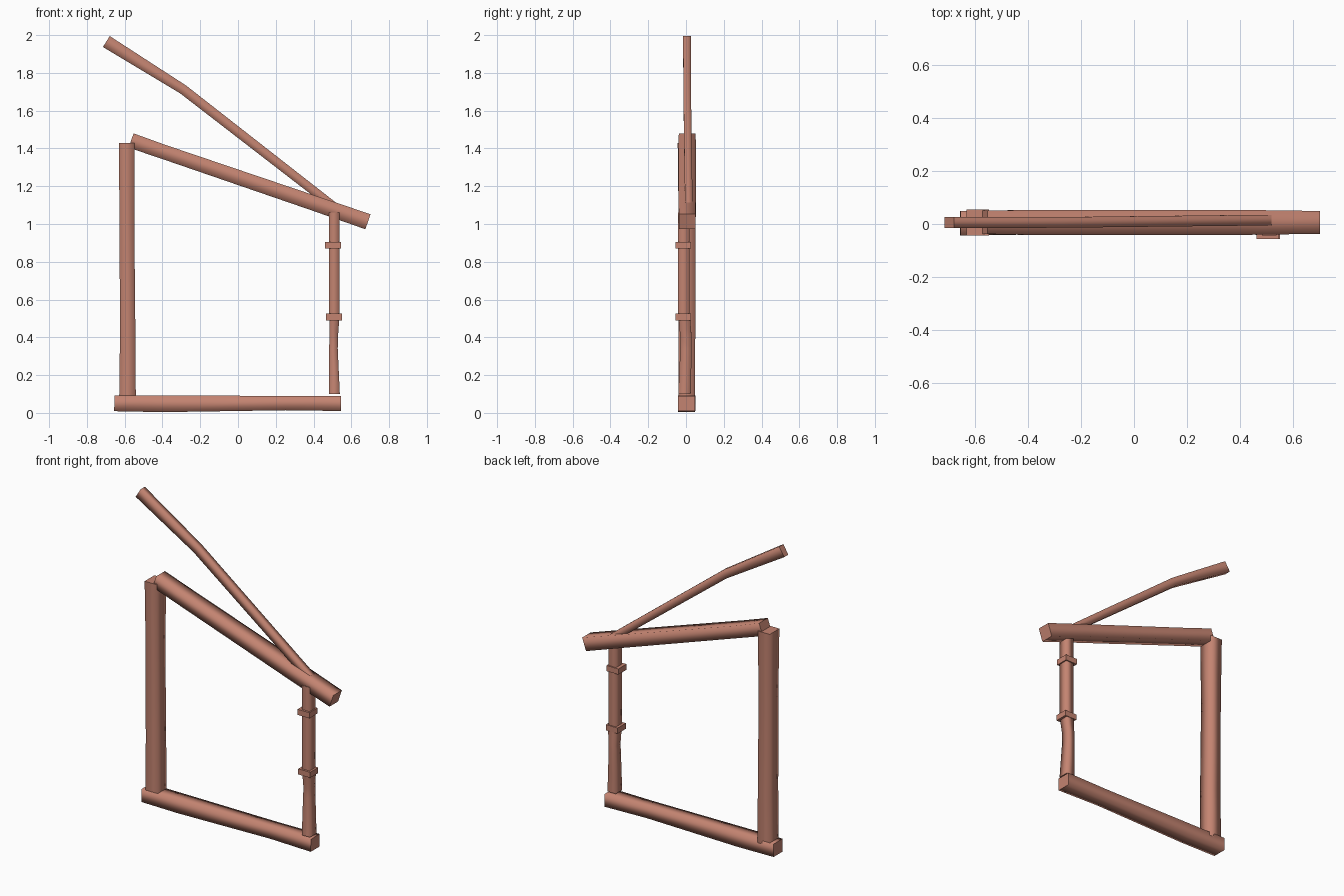
import bpy
import bmesh
from mathutils import Vector

old = bpy.data.objects.get("Cube")
if old:
    bpy.data.objects.remove(old, do_unlink=True)

# One warm clay-red timber colour
wood = bpy.data.materials.new("red_brown_wood")
wood.use_nodes = True
tone = (0.55, 0.23, 0.165, 1)
wood.diffuse_color = tone
wood.node_tree.nodes["Principled BSDF"].inputs["Base Color"].default_value = tone


def beam(name, stations, smooth=True):
    """Square timber through stations of (x, z, half width, y centre, half depth)."""
    bm = bmesh.new()
    centres = [Vector((s[0], s[3], s[1])) for s in stations]
    rings = []
    for i, (x, z, half, y, depth) in enumerate(stations):
        run = centres[min(i + 1, len(centres) - 1)] - centres[max(i - 1, 0)]
        run.y = 0
        run.normalize()
        side = Vector((run.z, 0, -run.x)) * half
        out = Vector((0, depth, 0))
        corners = (side + out, side - out, -side - out, -side + out)
        rings.append([bm.verts.new(centres[i] + c) for c in corners])
    for a, b in zip(rings, rings[1:]):
        for k in range(4):
            n = (k + 1) % 4
            bm.faces.new((a[k], a[n], b[n], b[k])).smooth = smooth
    # Flat sawn ends
    bm.faces.new(rings[0][::-1])
    bm.faces.new(rings[-1])
    bmesh.ops.recalc_face_normals(bm, faces=bm.faces[:])
    mesh = bpy.data.meshes.new(name)
    bm.to_mesh(mesh)
    bm.free()
    mesh.materials.append(wood)
    obj = bpy.data.objects.new(name, mesh)
    bpy.context.collection.objects.link(obj)
    return obj


# Heavy frame: sill, tall post and sloping rail
beam("bottom_beam", [(-0.655, 0.05, 0.041, 0.003, 0.046),
                     (-0.4, 0.048, 0.044, 0.003, 0.043),
                     (0.25, 0.052, 0.038, 0.003, 0.04),
                     (0.545, 0.05, 0.04, 0.003, 0.045)])
beam("tall_post", [(-0.585, 0.07, 0.044, 0.004, 0.044),
                   (-0.584, 0.4, 0.041, 0.004, 0.045),
                   (-0.588, 1.0, 0.039, 0.005, 0.044),
                   (-0.589, 1.43, 0.042, 0.005, 0.049)])
beam("sloping_rail", [(-0.566, 1.442, 0.04, 0.006, 0.044),
                      (-0.4, 1.384, 0.038, 0.006, 0.047),
                      (0.4, 1.111, 0.04, 0.006, 0.047),
                      (0.688, 1.012, 0.042, 0.006, 0.043)])

# Slender bent pole rising from the rail
beam("bent_pole", [(-0.697, 1.966, 0.034, 0.006, 0.021),
                   (-0.29, 1.712, 0.026, 0.006, 0.02),
                   (0.52, 1.083, 0.023, 0.015, 0.02)])

# Short post in two lengths
beam("short_post_lower", [(0.51, 0.1, 0.029, -0.008, 0.033),
                          (0.505, 0.34, 0.023, 0, 0.03),
                          (0.507, 0.4, 0.022, 0, 0.03),
                          (0.51, 0.51, 0.027, -0.01, 0.031)])
beam("short_post_upper", [(0.51, 0.5, 0.027, -0.012, 0.031),
                          (0.51, 1.06, 0.027, -0.012, 0.031)])

# Square bands around the short post
for label, x, z in (("lower_band", 0.508, 0.508), ("upper_band", 0.503, 0.888)):
    beam(label, [(x, z - 0.018, 0.042, -0.015, 0.041),
                 (x, z + 0.018, 0.042, -0.015, 0.041)], smooth=False)
